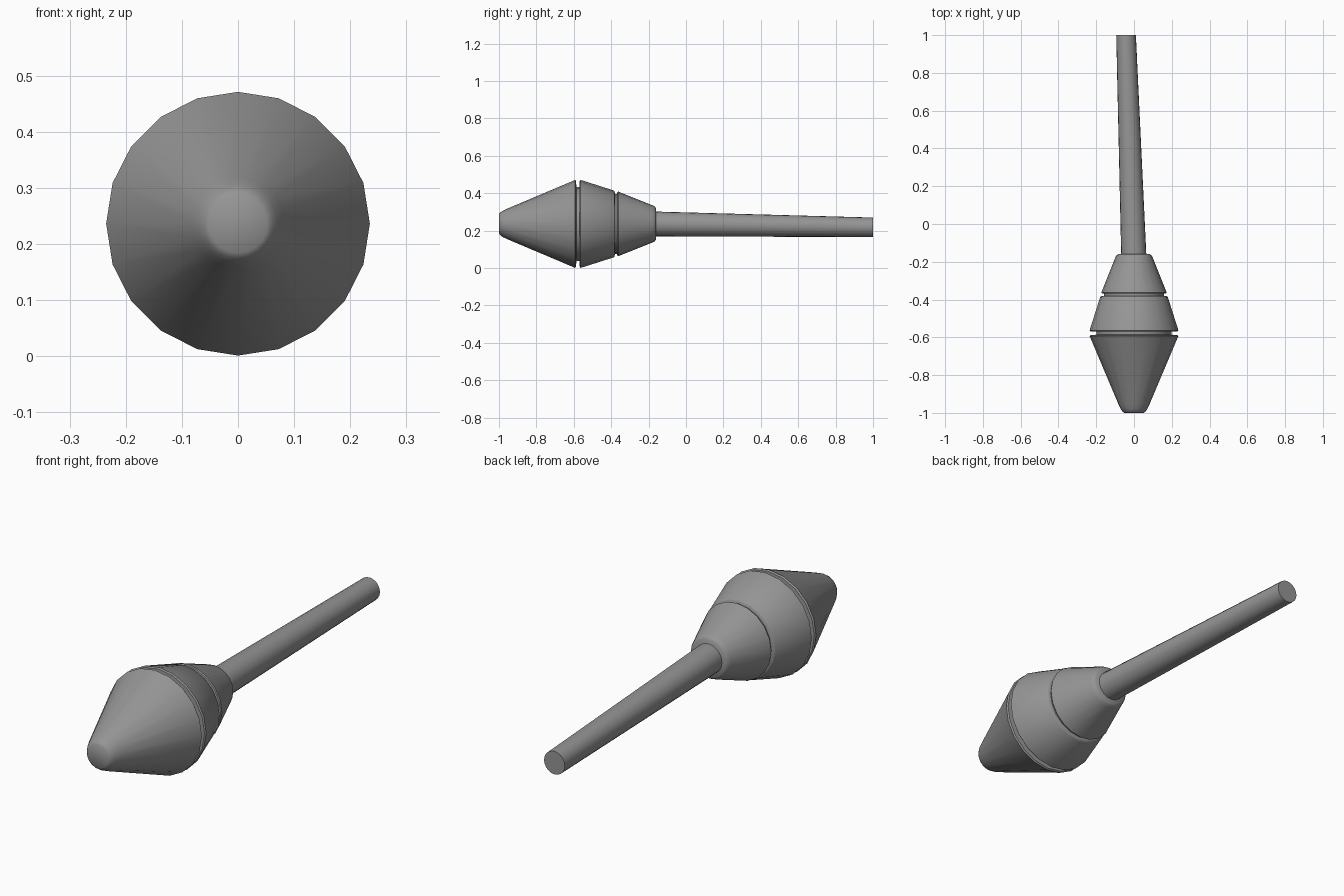
import bpy, bmesh, math
from mathutils import Vector

cube = bpy.data.objects.get("Cube")
if cube:
    bpy.data.objects.remove(cube, do_unlink=True)

SIDES = 20
AXIS_Z = 0.236

grey = bpy.data.materials.new("plain grey")
grey.use_nodes = True
colour = (0.3, 0.3, 0.3, 1)
grey.diffuse_color = colour
grey.node_tree.nodes["Principled BSDF"].inputs["Base Color"].default_value = colour


def loft(name, stations):
    """Skin round rings, each given as (centre, radius), and cap both ends."""
    bm = bmesh.new()
    rings = []
    for centre, radius in stations:
        ring = []
        for i in range(SIDES):
            a = math.tau * i / SIDES
            ring.append(bm.verts.new(Vector(centre) + radius * Vector((math.sin(a), 0, math.cos(a)))))
        rings.append(ring)
    for a, b in zip(rings, rings[1:]):
        for i in range(SIDES):
            j = (i + 1) % SIDES
            bm.faces.new((a[i], a[j], b[j], b[i]))
    bm.faces.new(rings[0])
    bm.faces.new(rings[-1])
    bmesh.ops.recalc_face_normals(bm, faces=bm.faces)
    mesh = bpy.data.meshes.new(name)
    bm.to_mesh(mesh)
    bm.free()
    mesh.materials.append(grey)
    obj = bpy.data.objects.new(name, mesh)
    bpy.context.collection.objects.link(obj)
    bpy.ops.object.select_all(action="DESELECT")
    obj.select_set(True)
    bpy.context.view_layer.objects.active = obj
    bpy.ops.object.shade_smooth_by_angle(angle=math.radians(40))
    return obj


# Turned head: blunt nose, long cone, two narrow grooves, tapered back
profile = [
    (-1.0, 0.052), (-0.992, 0.062), (-0.978, 0.071), (-0.955, 0.082),
    (-0.6, 0.232), (-0.594, 0.235), (-0.588, 0.23),
    (-0.586, 0.198), (-0.57, 0.198),
    (-0.568, 0.23), (-0.563, 0.235), (-0.556, 0.233),
    (-0.387, 0.179), (-0.382, 0.174),
    (-0.38, 0.16), (-0.369, 0.16),
    (-0.367, 0.17), (-0.362, 0.173), (-0.355, 0.17),
    (-0.18, 0.1), (-0.168, 0.094), (-0.16, 0.084),
]
loft("head", [((0, y, AXIS_Z), r) for y, r in profile])

# Thin shaft, slightly tapered and leaning to one side
loft("shaft", [((0, -0.2, AXIS_Z), 0.067), ((-0.042, 1.0, 0.218), 0.052)])
